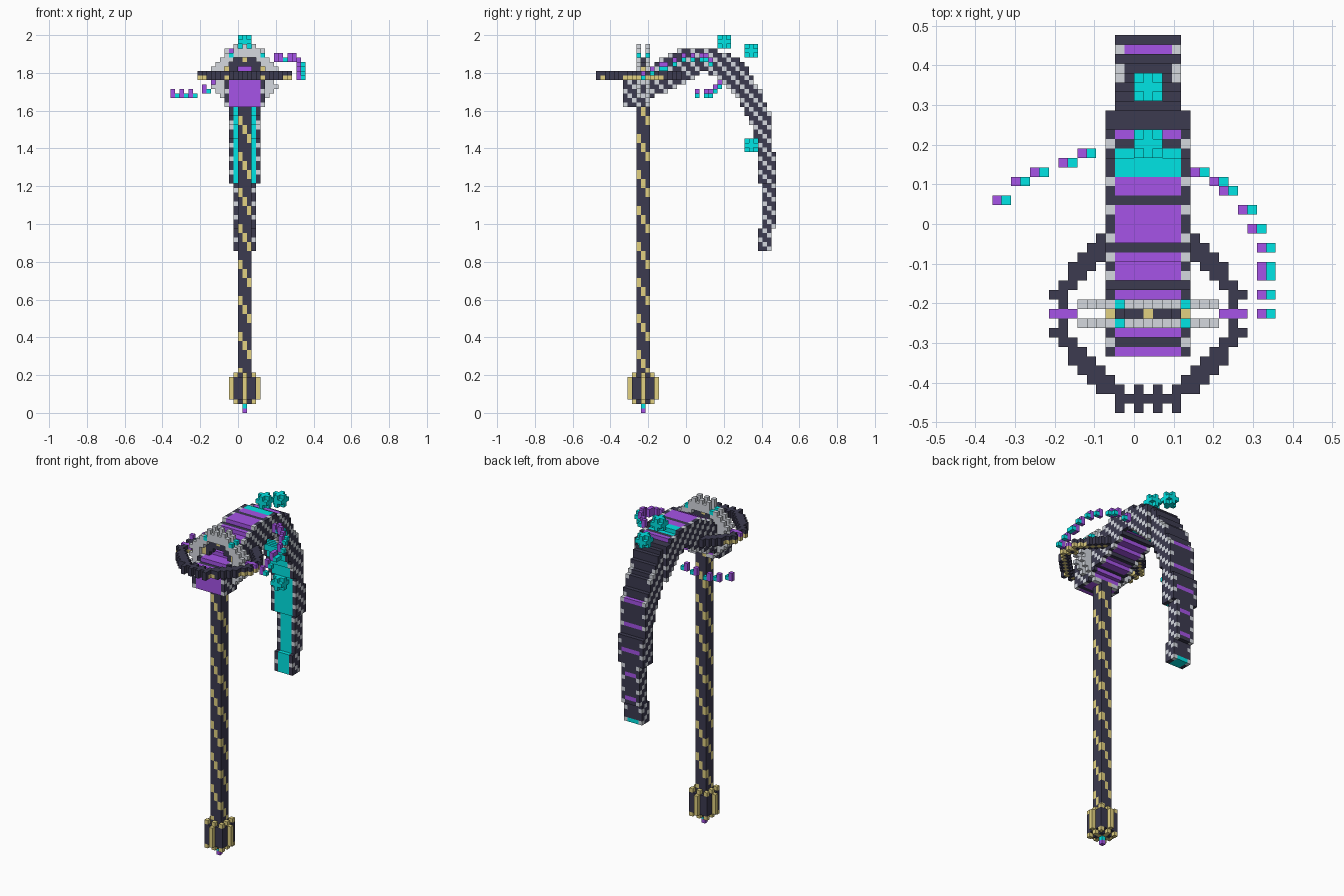
import bpy, bmesh, math

cube = bpy.data.objects.get("Cube")
if cube:
    bpy.data.objects.remove(cube, do_unlink=True)

V = 2 / 84            # edge of one block
CX, CY, CZ = 1, -10, 74   # block at the centre of the head, on the shaft axis


def material(name, rgb):
    m = bpy.data.materials.new(name)
    m.use_nodes = True
    m.diffuse_color = (*rgb, 1)
    m.node_tree.nodes["Principled BSDF"].inputs["Base Color"].default_value = (*rgb, 1)
    return m


DARK, GREY, PURPLE, CYAN, GOLD = range(5)
MATS = [material("dark slate", (0.045, 0.043, 0.08)),
        material("light grey", (0.66, 0.69, 0.74)),
        material("violet", (0.39, 0.09, 0.82)),
        material("turquoise", (0.0, 0.78, 0.78)),
        material("brass", (0.76, 0.64, 0.22))]

parts, filled = {}, set()


def put(part, i, j, k, colour):
    """Fill one block unless an earlier part already holds it."""
    if (i, j, k) not in filled:
        filled.add((i, j, k))
        parts.setdefault(part, {})[i, j, k] = colour


def inside(y, z, poly):
    hit = False
    for (y1, z1), (y2, z2) in zip(poly, poly[1:] + poly[:1]):
        if (z1 > z) != (z2 > z) and y < (y2 - y1) * (z - z1) / (z2 - z1) + y1:
            hit = not hit
    return hit


# Curved blade: side profile in blocks, outer edge first, then inner edge
PROFILE = [(-14, 74), (-9, 75), (-5, 79), (-1, 81), (5, 81), (9, 80), (12, 78.6),
           (14, 76.2), (16, 72.6), (17.5, 69.5), (18.5, 67), (19.5, 58), (20, 52),
           (20, 41), (19, 41), (19, 36), (16, 36), (16, 41), (17, 41), (17, 48),
           (16, 55), (15.6, 61), (14, 65), (12, 69), (9.5, 72.5), (7, 75),
           (4, 76), (0, 73.5), (-3, 72), (-8, 70), (-9, 68), (-14, 68)]
side = {(j, k) for j in range(-14, 20) for k in range(36, 82)
        if inside(j + 0.5, k + 0.5, PROFILE)}


def blade_colour(j, k):
    inner = (j - 1, k) not in side or (k > 55 and (j, k - 1) not in side)
    if j >= 5 and inner:
        return CYAN
    if j < 5:
        return DARK if j in (-13, -7, -3, 2) else PURPLE
    if j < 8 or k == 36:
        return CYAN
    return PURPLE if j == 9 or (k < 70 and k % 6 == 0) else DARK


for j, k in side:
    half = 4 if j < 12 else 3 if k >= 51 else 2
    for d in range(-half, half + 1):
        edge = GREY if (j + k) % 3 == 0 else DARK
        put("blade", CX + d, j, k, edge if abs(d) == half else blade_colour(j, k))

# Shaft with a rising brass spiral
RIM = [(-1, -1), (0, -1), (1, -1), (1, 0), (1, 1), (0, 1), (-1, 1), (-1, 0)]
for k in range(9, 73):
    for p, (dx, dy) in enumerate(RIM):
        put("shaft", CX + dx, CY + dy, k, GOLD if (k + 2 * p) % 8 < 2 else DARK)
    put("shaft", CX, CY, k, DARK)

# Pommel with brass ribs and a tip
for k in range(2, 9):
    cap = k in (2, 8)
    for dx in range(-3, 4):
        for dy in range(-3, 4):
            big, small = sorted((abs(dx), abs(dy)), reverse=True)
            if big == 3 and (small or cap):
                continue
            if cap and big == 2 and small == 1:
                continue
            rib = small == 0 or (cap and big == 2)
            put("pommel", CX + dx, CY + dy, k, GOLD if rib else DARK)
put("pommel_tip", CX, CY, 1, CYAN)
put("pommel_tip", CX, CY, 0, PURPLE)

# Flat toothed ring around the head, thin at its four poles, brass underneath
for dx in range(-10, 11):
    for dy in range(-10, 11):
        big, small = sorted((abs(dx), abs(dy)), reverse=True)
        tooth = big == 10 and (small in (1, 3) if abs(dy) == 10 else small in (0, 2))
        inner_tooth = big == 8 and (abs(dx) == 1 or dy == 0)
        band = (8.3 if small <= 2 else 7.7) <= math.hypot(dx, dy) < 9.6
        if band or tooth or inner_tooth:
            i, j = CX + dx, CY + dy
            accent = dy == 0 and abs(dx) >= 8
            put("flat_ring", i, j, 75, PURPLE if accent else DARK)
            put("flat_ring", i, j, 74, GOLD if (i + j) % 2 else DARK)

# Pair of upright grey cogs with a dark hub ring between them
for dx in range(-7, 8):
    for dz in range(-6, 8):
        r = math.hypot(dx, dz)
        stud = dx in (-3, 4) and dz == 5
        above_stud = dx in (-3, 4) and dz > 5
        tooth = 6.6 <= r < 7.7 and (dx + dz) % 2 and not above_stud
        if 5 <= r < 6.6 or tooth:
            for dy in (-1, 1):
                put("upright_cogs", CX + dx, CY + dy, CZ + dz, CYAN if stud else GREY)
        if 2.8 <= r < 4.8:
            tip = (dx == 0 and dz == 4) or abs(dx) == 4
            put("hub_ring", CX + dx, CY, CZ + dz, GOLD if tip else DARK)

# Round turquoise gems along the blade
for cy, cz in [(8, 82), (14, 80), (14, 59)]:
    for a in (-1, 0, 1):
        for b in (-1, 0, 1):
            for c in (-1, 0, 1):
                if abs(a) + abs(b) + abs(c) < 3:
                    put("gems", CX + a, cy + b, cz + c, CYAN)

# Floating sparks on both sides: two stacked violet blocks and a turquoise foot
LEFT = [(13, -10, 75), (13, -8, 76), (13, -6, 77), (13, -5, 77), (13, -3, 78),
        (12, -1, 79), (11, 1, 79), (9, 3, 79), (8, 4, 79), (6, 5, 78)]
RIGHT = [(-6, 7, 73), (-8, 6, 72), (-11, 5, 71), (-13, 4, 71), (-15, 2, 71)]
for name, sparks in (("left_sparks", LEFT), ("right_sparks", RIGHT)):
    for i, j, k in sparks:
        put(name, i, j, k, PURPLE)
        put(name, i, j, k - 1, PURPLE)
        put(name, i + 1, j, k - 1, CYAN)

# Turn each part's blocks into one mesh of exposed faces
SQUARE = [(0, 0), (1, 0), (1, 1), (0, 1)]
for name, blocks in parts.items():
    bm = bmesh.new()
    corners = {}

    def corner(p):
        if p not in corners:
            corners[p] = bm.verts.new([c * V for c in p])
        return corners[p]

    for cell, colour in blocks.items():
        for axis in range(3):
            for step in (0, 1):
                near = list(cell)
                near[axis] += 2 * step - 1
                if tuple(near) in filled:
                    continue
                quad = []
                for u, w in SQUARE if step else SQUARE[::-1]:
                    p = list(cell)
                    p[axis] += step
                    p[(axis + 1) % 3] += u
                    p[(axis + 2) % 3] += w
                    quad.append(corner(tuple(p)))
                bm.faces.new(quad).material_index = colour
    mesh = bpy.data.meshes.new(name)
    bm.to_mesh(mesh)
    bm.free()
    for m in MATS:
        mesh.materials.append(m)
    bpy.context.collection.objects.link(bpy.data.objects.new(name, mesh))
